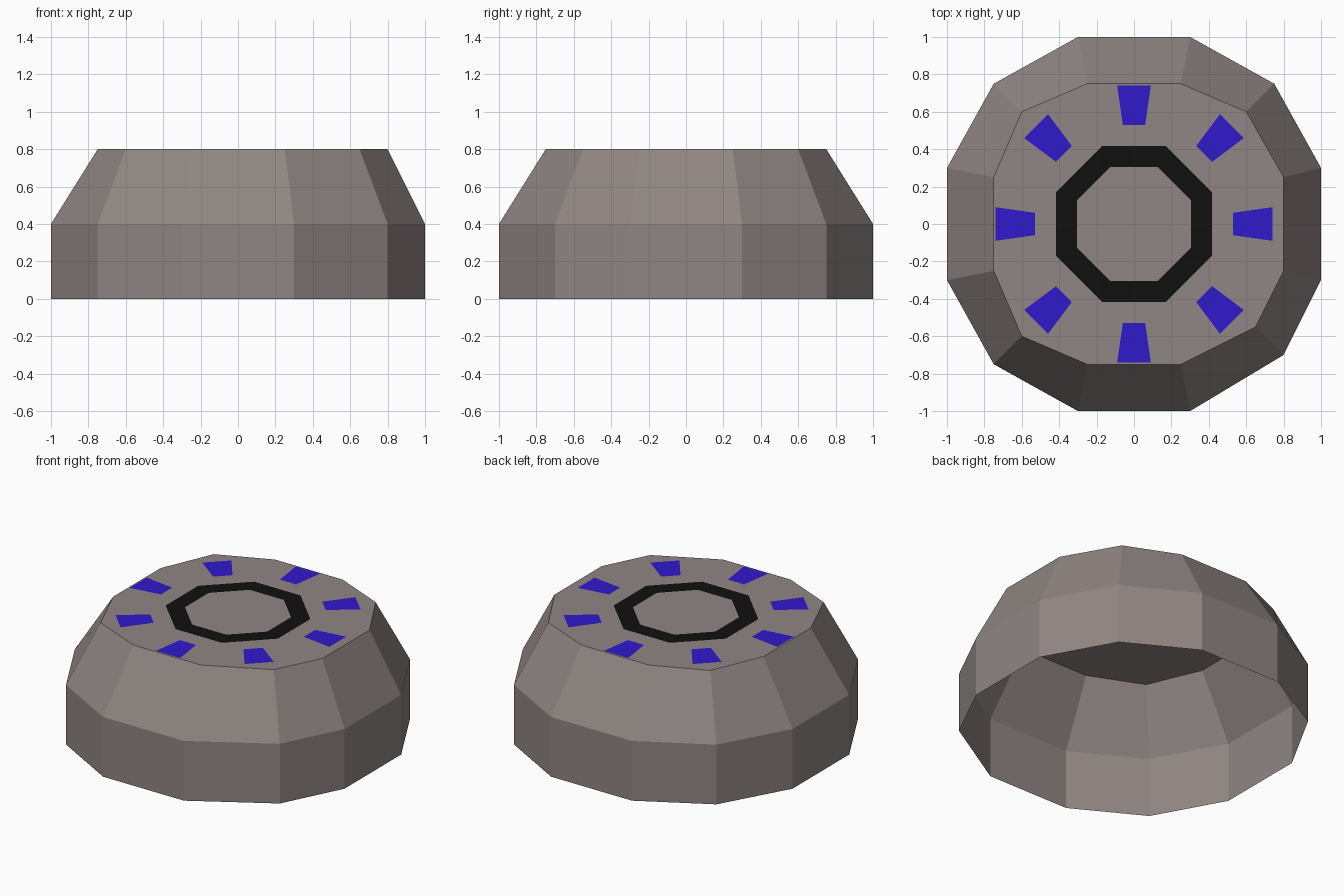
import bpy
from math import cos, sin, pi

if "Cube" in bpy.data.objects:
    bpy.data.objects.remove(bpy.data.objects["Cube"])


def material(name, rgb):
    mat = bpy.data.materials.new(name)
    mat.diffuse_color = (*rgb, 1)
    mat.use_nodes = True
    mat.node_tree.nodes["Principled BSDF"].inputs["Base Color"].default_value = mat.diffuse_color
    return mat


def add_mesh(name, verts, faces, mat):
    mesh = bpy.data.meshes.new(name)
    mesh.from_pydata(verts, [], faces)
    mesh.materials.append(mat)
    mesh.update()
    obj = bpy.data.objects.new(name, mesh)
    bpy.context.collection.objects.link(obj)
    return obj


def band(lower, upper, n):
    """Quads joining two rings of n vertices, given their first indices."""
    return [(lower + i, lower + (i + 1) % n, upper + (i + 1) % n, upper + i)
            for i in range(n)]


stone = material("warm_grey", (0.28, 0.24, 0.23))
blue = material("blue", (0.03, 0.01, 0.6))
black = material("black", (0.005, 0.005, 0.005))

HEIGHT, SHOULDER = 0.8, 0.4
INLAY = HEIGHT + 0.0005

# Hollow twelve-sided shell: upright wall, sloping shoulder, flat cap, open base
outer = [(0.3, -1), (0.8, -0.7), (1, -0.3), (1, 0.3), (0.75, 0.75), (0.3, 1),
         (-0.3, 1), (-0.75, 0.75), (-1, 0.3), (-1, -0.3), (-0.75, -0.75), (-0.3, -1)]
inner = [(0.25, -0.75), (0.65, -0.55), (0.8, -0.25), (0.8, 0.25), (0.6, 0.6), (0.25, 0.75),
         (-0.25, 0.75), (-0.6, 0.6), (-0.75, 0.25), (-0.75, -0.25), (-0.6, -0.6), (-0.25, -0.75)]
n = len(outer)
verts = [(x, y, z) for ring, z in ((outer, 0), (outer, SHOULDER), (inner, HEIGHT))
         for x, y in ring]
faces = band(0, n, n) + band(n, 2 * n, n) + [tuple(range(2 * n, 3 * n))]
add_mesh("shell", verts, faces, stone)

# Flat black octagonal ring inlaid in the cap
verts = [(r * cos((i + 0.5) * pi / 4), r * sin((i + 0.5) * pi / 4), INLAY)
         for r in (0.45, 0.33) for i in range(8)]
add_mesh("cap_ring", verts, band(0, 8, 8), black)

# Eight flat blue pads spaced around the ring
pad = [(0.53, -0.06), (0.74, -0.09), (0.74, 0.09), (0.53, 0.06)]
for i in range(8):
    c, s = cos(i * pi / 4), sin(i * pi / 4)
    add_mesh(f"cap_pad_{i + 1}",
             [(x * c - y * s, x * s + y * c, INLAY) for x, y in pad],
             [(0, 1, 2, 3)], blue)
